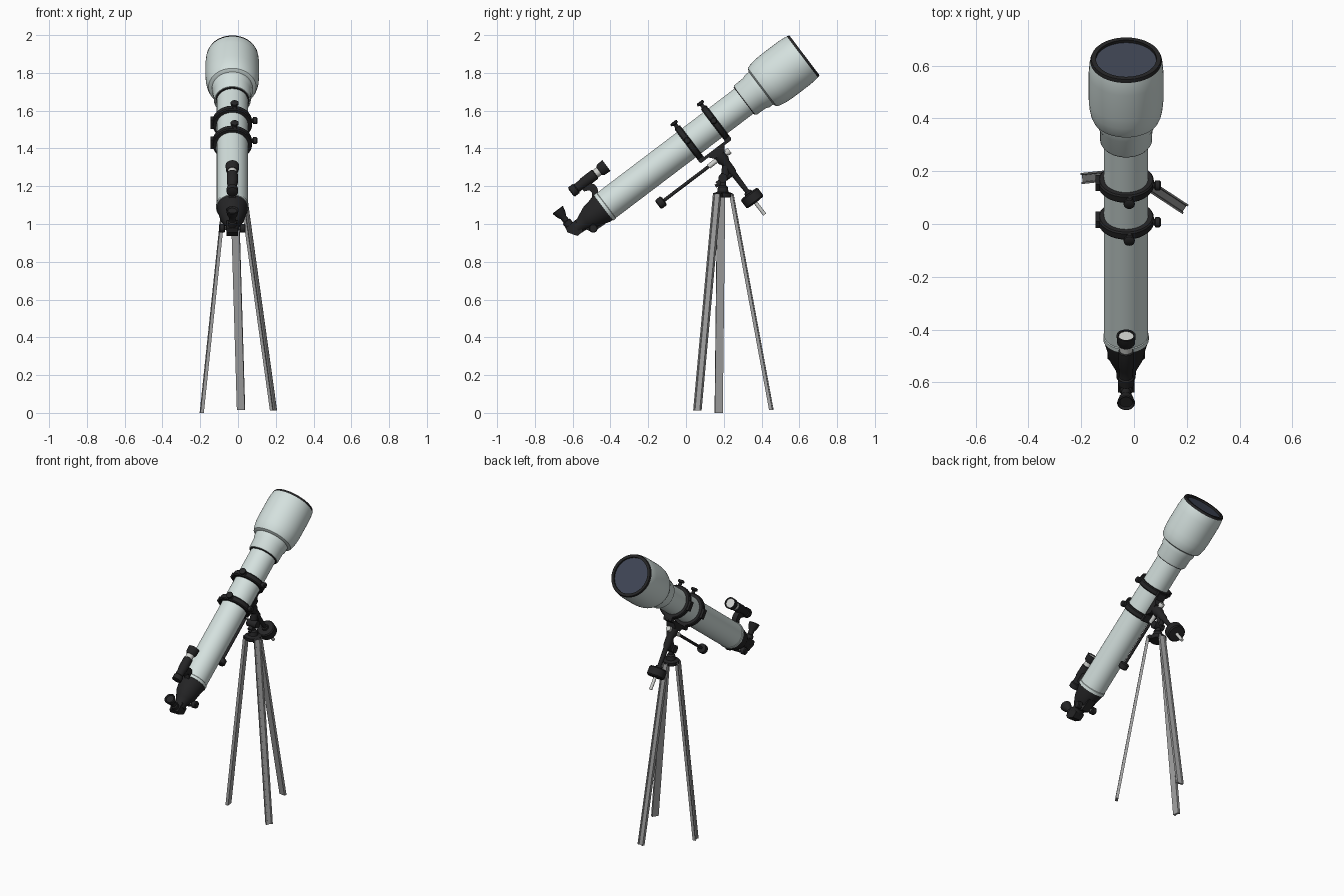
import bpy, bmesh, math
from mathutils import Vector, Matrix

def mat(name, c):
    m = bpy.data.materials.new(name)
    m.diffuse_color = (*c, 1)
    return m

WHITE = mat("pale_tube_white", (0.66, 0.75, 0.73))
BLACK = mat("matte_black", (0.018, 0.018, 0.019))
GREY = mat("leg_grey", (0.36, 0.36, 0.36))
SILVER = mat("silver_metal", (0.62, 0.63, 0.61))
GLASS = mat("dark_glass", (0.05, 0.06, 0.09))

# Tube frame: F is the centre of the front opening, D points to the sky, U is up from the tube
F = Vector((-0.03, 0.627, 1.893))
D = Vector((0, 0.797, 0.604)).normalized()
U = Vector((0, -D.z, D.y))
X = Vector((1, 0, 0))
Z = Vector((0, 0, 1))

def P(s, v=0, x=0):
    return F - D * s + U * v + X * x

def finish(name, bm, m, angle=35):
    bmesh.ops.remove_doubles(bm, verts=bm.verts, dist=1e-5)
    bmesh.ops.recalc_face_normals(bm, faces=bm.faces)
    me = bpy.data.meshes.new(name)
    bm.to_mesh(me)
    bm.free()
    me.materials.append(m)
    ob = bpy.data.objects.new(name, me)
    bpy.context.collection.objects.link(ob)
    bpy.ops.object.select_all(action='DESELECT')
    ob.select_set(True)
    bpy.context.view_layer.objects.active = ob
    bpy.ops.object.shade_smooth_by_angle(angle=math.radians(angle))
    return ob

def lathe(name, origin, axis, prof, m, seg=32, closed=False):
    """Revolve (radius, height) points about an axis."""
    bm = bmesh.new()
    q = Vector(axis).to_track_quat('Z', 'Y')
    rings = []
    for r, h in prof:
        rings.append([bm.verts.new(origin + q @ Vector((r * math.cos(a), r * math.sin(a), h)))
                      for a in (2 * math.pi * i / seg for i in range(seg))])
    pairs = list(zip(rings, rings[1:]))
    if closed:
        pairs.append((rings[-1], rings[0]))
    else:
        bm.faces.new(rings[0])
        bm.faces.new(rings[-1])
    for a, b in pairs:
        for i in range(seg):
            j = (i + 1) % seg
            bm.faces.new((a[i], a[j], b[j], b[i]))
    return finish(name, bm, m)

def rod(name, a, b, r, m, r2=None, seg=20):
    return lathe(name, a, b - a, [(r, 0), (r if r2 is None else r2, (b - a).length)], m, seg)

def plate(name, pts, width, m, x=0):
    """Extrude a side profile of (s, v) points across x."""
    bm = bmesh.new()
    sides = [[bm.verts.new(P(s, v, x + k * width / 2)) for s, v in pts] for k in (-1, 1)]
    for f in sides:
        bm.faces.new(f)
    for i in range(len(pts)):
        j = (i + 1) % len(pts)
        bm.faces.new((sides[0][i], sides[0][j], sides[1][j], sides[1][i]))
    return finish(name, bm, m)

# Main tube, collar and dew shield
lathe("main_tube", F, -D, [(0.083, 0.38), (0.083, 1.315), (0.086, 1.318), (0.086, 1.336)], WHITE, 48)
lathe("front_collar", F, -D, [(0.108, 0.27), (0.107, 0.315), (0.1, 0.33), (0.098, 0.39), (0.094, 0.397)], WHITE, 48)
lathe("dew_shield", F, -D, [(0.118, 0.03), (0.134, 0.008), (0.139, 0.03), (0.142, 0.07), (0.142, 0.19), (0.139, 0.23),
                            (0.133, 0.262), (0.126, 0.28), (0.11, 0.288)], WHITE, 48)
lathe("front_rim", F, -D, [(0.115, 0.024), (0.115, 0.0), (0.132, 0.0), (0.136, 0.01), (0.134, 0.024)], BLACK, 48, True)
lathe("front_lens", F, -D, [(0.116, 0.012), (0.116, 0.022)], GLASS, 48)
lathe("collar_seam", F, -D, [(0.09, 0.394), (0.09, 0.402)], BLACK, 48)

# Focuser, diagonal and eyepiece
lathe("focuser", F, -D, [(0.082, 1.334), (0.081, 1.35), (0.073, 1.38), (0.066, 1.42), (0.05, 1.455),
                         (0.038, 1.48), (0.036, 1.515)], BLACK)
plate("diagonal", [(1.495, -0.036), (1.495, 0.036), (1.56, 0.036), (1.566, 0.01), (1.535, -0.036)], 0.062, BLACK)
lathe("eyepiece", P(1.535, 0.03), U, [(0.024, 0), (0.024, 0.03), (0.017, 0.034), (0.017, 0.058), (0.026, 0.072),
                                      (0.034, 0.105), (0.03, 0.108), (0.024, 0.1)], BLACK)
plate("focuser_rack", [(1.38, -0.03), (1.38, -0.075), (1.46, -0.07), (1.48, -0.03)], 0.05, BLACK)
rod("focus_axle", P(1.444, -0.055, -0.05), P(1.444, -0.055, 0.05), 0.008, SILVER)
for k, side in ((-1, "left"), (1, "right")):
    lathe(side + "_focus_knob", P(1.444, -0.055, k * 0.038), X * k,
          [(0.018, 0), (0.023, 0.005), (0.023, 0.028), (0.019, 0.033)], BLACK, 20)

# Finder scope and its bracket
V = 0.168
lathe("finder_body", P(0, V), -D, [(0.022, 1.26), (0.029, 1.264), (0.029, 1.34), (0.025, 1.35), (0.025, 1.385),
                                   (0.03, 1.39), (0.03, 1.42), (0.02, 1.424)], BLACK, 24)
lathe("finder_neck", P(0, V), -D, [(0.024, 1.232), (0.024, 1.262)], SILVER, 24)
lathe("finder_hood", P(0, V), -D, [(0.028, 1.2), (0.03, 1.188), (0.036, 1.188), (0.034, 1.225), (0.026, 1.236)], BLACK, 24)
lathe("finder_lens", P(0, V), -D, [(0.028, 1.192), (0.028, 1.2)], SILVER, 24)
plate("finder_bracket", [(1.36, 0.07), (1.31, 0.08), (1.298, 0.1), (1.298, 0.125), (1.31, 0.145), (1.365, 0.145),
                         (1.365, 0.13), (1.338, 0.118), (1.335, 0.1)], 0.034, BLACK)

# Tube rings with clamp knobs
for s, n in ((0.767, "rear"), (0.592, "front")):
    lathe(n + "_ring", P(s), D, [(0.082, -0.018), (0.1, -0.018), (0.105, -0.012), (0.105, 0.012),
                                 (0.1, 0.018), (0.082, 0.018)], BLACK, 48, True)
    lathe(n + "_ring_top_knob", P(s, 0.098, 0.012), U, [(0.016, 0), (0.011, 0.008), (0.01, 0.022), (0.021, 0.027),
                                                        (0.021, 0.037), (0.015, 0.041)], BLACK, 20)
    lathe(n + "_ring_side_knob", P(s, 0.015, 0.095), X, [(0.012, 0), (0.012, 0.012), (0.019, 0.016), (0.019, 0.032),
                                                         (0.014, 0.037)], BLACK, 20)
    plate(n + "_ring_hinge", [(s - 0.016, -0.03), (s - 0.016, 0.03), (s + 0.016, 0.03), (s + 0.016, -0.03)], 0.02, BLACK, -0.105)
    plate(n + "_ring_foot", [(s - 0.018, -0.09), (s + 0.018, -0.09), (s + 0.018, -0.118), (s - 0.018, -0.118)], 0.06, BLACK)

# Saddle and mount head
plate("saddle_bar", [(0.572, -0.108), (0.787, -0.108), (0.78, -0.124), (0.58, -0.124)], 0.055, BLACK)
plate("saddle_block", [(0.62, -0.12), (0.735, -0.12), (0.71, -0.15), (0.645, -0.15)], 0.06, BLACK)
lathe("declination_housing", P(0.677), -U, [(0.032, 0.14), (0.032, 0.185), (0.024, 0.2), (0.022, 0.26), (0.016, 0.275),
                                            (0.014, 0.34), (0.012, 0.4)], BLACK, 24)
rod("counterweight_shaft", P(0.677, -0.36), P(0.677, -0.545), 0.01, SILVER)
lathe("counterweight", P(0.677), -U, [(0.02, 0.392), (0.022, 0.404), (0.05, 0.406), (0.056, 0.413), (0.056, 0.457),
                                      (0.05, 0.464), (0.02, 0.466)], BLACK)

# Slow-motion control rod
rod("control_joint", P(0.625, -0.163), P(0.76, -0.163), 0.013, SILVER)
lathe("control_joint_cap", P(0.62, -0.163), -D, [(0.016, 0), (0.018, 0.006), (0.018, 0.02)], SILVER, 20)
rod("control_rod", P(0.75, -0.163), P(1.07, -0.163), 0.009, BLACK)
lathe("control_knob", P(1.055, -0.163), -D, [(0.016, 0), (0.029, 0.006), (0.029, 0.036), (0.022, 0.042)], BLACK, 24)

# Tripod head and altitude pivot
H = Vector((-0.025, 0.195, 0))
lathe("tripod_head", H, Z, [(0.048, 1.14), (0.052, 1.146), (0.052, 1.163), (0.03, 1.17), (0.026, 1.195),
                            (0.016, 1.205), (0.016, 1.245)], BLACK)
rod("altitude_pivot", H + Vector((-0.035, 0, 1.243)), H + Vector((0.035, 0, 1.243)), 0.024, BLACK)
c = Vector((-0.03, 0.205, 1.24))
rod("polar_housing", c - D * 0.05, c + D * 0.05, 0.015, BLACK)
rod("mount_link", c, P(0.677, -0.21), 0.022, BLACK)
rod("altitude_screw", H + Vector((0, -0.01, 1.215)), H + Vector((0, -0.04, 1.2)), 0.009, BLACK)

# Three channelled tripod legs
section = [(-0.021, -0.009), (0.021, -0.009), (0.021, 0.009), (0.014, 0.009),
           (0.012, 0.004), (-0.012, 0.004), (-0.014, 0.009), (-0.021, 0.009)]
legs = {"left_leg": ((-0.07, 0.186, 1.16), (-0.192, 0.173, 0.0)),
        "right_leg": ((0.028, 0.165, 1.16), (0.188, 0.06, 0.012)),
        "back_leg": ((-0.018, 0.24, 1.16), (0.016, 0.452, 0.015))}
for name, (a, b) in legs.items():
    a, b = Vector(a), Vector(b)
    out = (b - a)
    out.z = 0
    out.normalize()
    side = Z.cross(out)
    bm = bmesh.new()
    top, bot = [[bm.verts.new(p + side * u + out * w) for u, w in section] for p in (a, b)]
    bm.faces.new(top)
    bm.faces.new(bot)
    for i in range(8):
        j = (i + 1) % 8
        bm.faces.new((top[i], top[j], bot[j], bot[i]))
    finish(name, bm, GREY, 20)
    # hinge lug joining the leg to the head
    t = a - out * 0.008
    rod(name + "_hinge", t - side * 0.024 - Z * 0.008, t + side * 0.024 - Z * 0.008, 0.013, BLACK, seg=16)
